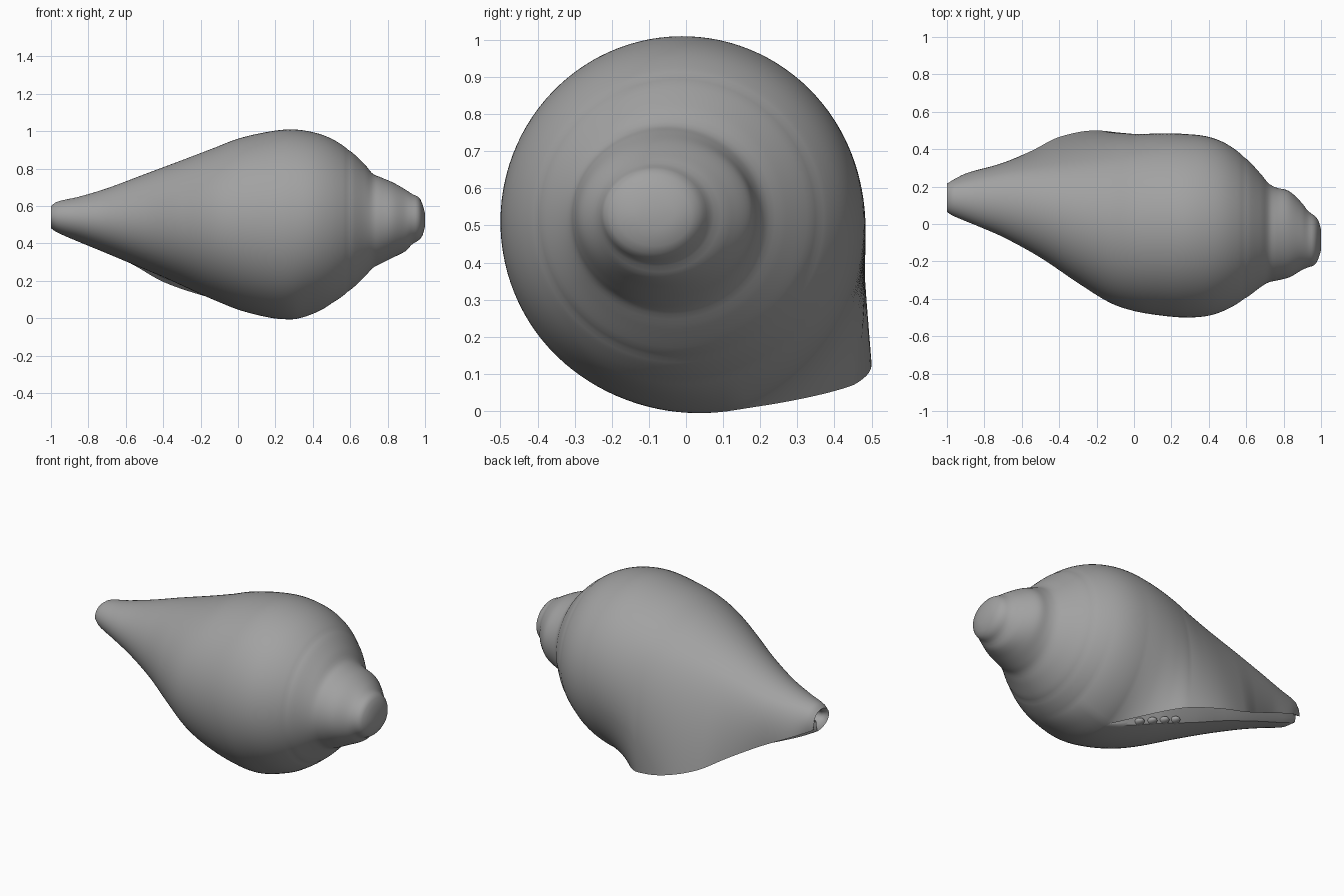
import bpy
import bmesh
from math import sin, cos, radians, exp
from mathutils import Vector

default_cube = bpy.data.objects.get("Cube")
if default_cube:
    bpy.data.objects.remove(default_cube, do_unlink=True)

shell_grey = bpy.data.materials.new("shell_grey")
shell_grey.use_nodes = True
grey = (0.36, 0.36, 0.36, 1)
shell_grey.diffuse_color = grey
shell_grey.node_tree.nodes["Principled BSDF"].inputs["Base Color"].default_value = grey

# Body extents along the axis: x, front y, back y, bottom z, top z
BODY = [
    (-1, .065, .205, .49, .6), (-.97, .045, .225, .465, .622),
    (-.85, -.005, .26, .425, .65), (-.7, -.07, .3, .37, .695),
    (-.5, -.18, .34, .29, .77), (-.3, -.315, .38, .205, .845),
    (-.13, -.42, .42, .125, .91), (0, -.465, .45, .07, .96),
    (.15, -.49, .475, .025, .995), (.28, -.5, .48, .01, 1.01),
    (.4, -.49, .465, .04, .995), (.5, -.455, .425, .08, .96),
    (.6, -.395, .35, .15, .895), (.68, -.335, .265, .225, .82),
    (.72, -.312, .217, .268, .773), (.76, -.303, .195, .29, .755),
    (.83, -.285, .175, .325, .725), (.9, -.245, .11, .362, .685),
    (.93, -.232, .07, .395, .665), (.97, -.215, .04, .42, .643),
    (.99, -.175, .01, .45, .6), (1, -.14, -.03, .49, .56),
]

# Edges of the opening: x, lip y, lip z, inner edge y, inner edge z
OPENING = [
    (-1, .215, .5, .175, .48), (-.9, .27, .455, .2, .43),
    (-.72, .32, .37, .235, .355), (-.55, .39, .28, .26, .285),
    (-.4, .465, .195, .27, .225), (-.2, .5, .125, .27, .14),
    (0, .46, .075, .25, .07), (.1, .385, .05, .22, .04),
    (.2, .27, .025, .18, .015), (.3, .135, .003, .135, .003),
]


def clamp(value):
    return max(0.0, min(1.0, value))


def sample(table, x):
    """Smooth interpolation of the rows of a table."""
    x = max(table[0][0], min(table[-1][0], x))
    last = len(table) - 1
    i = next(k for k in range(last) if x <= table[k + 1][0])
    before, start, end, after = (table[max(0, min(last, i + k))] for k in (-1, 0, 1, 2))
    span = end[0] - start[0]
    t = (x - start[0]) / span
    result = []
    for column in range(1, len(start)):
        p, q = start[column], end[column]
        slope_p = (q - before[column]) / (end[0] - before[0]) * span
        slope_q = (after[column] - p) / (after[0] - start[0]) * span
        result.append((2*t**3 - 3*t**2 + 1) * p + (t**3 - 2*t**2 + t) * slope_p
                      + (3*t**2 - 2*t**3) * q + (t**3 - t**2) * slope_q)
    return result


def section(x, count=110):
    """Cross-section: once round the whorl, out to the lip, then into the opening."""
    front, back, bottom, top = sample(BODY, x)
    lip_y, lip_z, inner_y, inner_z = sample(OPENING, x)
    centre = Vector(((front + back) / 2, (bottom + top) / 2))
    groove = 1 - .008 * exp(-((x - .59) / .012) ** 2)
    radius_y, radius_z = (back - front) / 2 * groove, (top - bottom) / 2 * groove
    closing = clamp(x / .3)
    inner_angle, lip_angle = -60 - 13 * closing, -32 - 41 * closing
    depth = clamp((.3 - x) / .25)
    fade = 1 - clamp((x - .3) / .2)

    def oval(angle):
        a = radians(angle)
        return centre + Vector((radius_y * cos(a), radius_z * sin(a)))

    lip_shift = (Vector((lip_y, lip_z)) - oval(lip_angle)) * fade
    inner_shift = (Vector((inner_y, inner_z)) - oval(inner_angle)) * fade

    def outer(angle, turned):
        flare = clamp((40 - turned) / (40 - lip_angle)) ** 2
        bulge = clamp((angle + 130) / (inner_angle + 130)) ** 2
        return oval(angle) + lip_shift * flare + inner_shift * bulge

    points = []
    for i in range(count):
        angle = inner_angle + (lip_angle - 360 - inner_angle) * i / (count - 1)
        points.append(outer(angle, angle + 360))
    # Inside of the lip
    for step in (0, 12, 25, 40):
        angle = lip_angle + step * depth
        flare = ((40 - angle) / (40 - lip_angle)) ** 2
        point = oval(angle) + lip_shift * flare
        points.append(centre + (point - centre) * (1 - .07 * depth))
    # Inner wall of the opening, back to the inner edge
    for turn, cut in ((72, .32), (50, .33), (30, .28), (15, .16), (5, .05)):
        point = oval(inner_angle + turn * depth) + inner_shift
        points.append(centre + (point - centre) * (1 - cut * depth))
    return centre, points


def finish(name, bm):
    bmesh.ops.remove_doubles(bm, verts=bm.verts, dist=.0001)
    bmesh.ops.recalc_face_normals(bm, faces=bm.faces)
    mesh = bpy.data.meshes.new(name)
    bm.to_mesh(mesh)
    bm.free()
    mesh.materials.append(shell_grey)
    obj = bpy.data.objects.new(name, mesh)
    bpy.context.collection.objects.link(obj)
    bpy.ops.object.select_all(action="DESELECT")
    obj.select_set(True)
    bpy.context.view_layer.objects.active = obj
    bpy.ops.object.shade_smooth_by_angle(angle=radians(45))
    return obj


# Shell: sections lofted from inside the hollow tip to the spire
bm = bmesh.new()
tip_centre, tip = section(-1)
rings = []
for x, scale in ((-.8, .45), (-.97, .62), (-.99, .8)):
    ring = [tip_centre + (p - tip_centre) * scale for p in tip]
    rings.append([bm.verts.new((x, p.x, p.y)) for p in ring])
steps = 160
for i in range(steps + 1):
    x = -1 + 2 * i / steps
    rings.append([bm.verts.new((x, p.x, p.y)) for p in section(x)[1]])
for lower, upper in zip(rings, rings[1:]):
    for k in range(len(lower)):
        n = (k + 1) % len(lower)
        bm.faces.new((lower[k], lower[n], upper[n], upper[k]))
bm.faces.new(rings[0])
bm.faces.new(rings[-1])
finish("shell", bm)

# Small folds along the inner edge of the opening
for i in range(4):
    x = .14 - .07 * i
    lip_y, lip_z, inner_y, inner_z = sample(OPENING, x)
    bm = bmesh.new()
    bmesh.ops.create_uvsphere(bm, u_segments=16, v_segments=10, radius=1)
    bmesh.ops.scale(bm, vec=(.028, .04, .018), verts=bm.verts)
    bmesh.ops.translate(bm, vec=(x, inner_y, inner_z + .016), verts=bm.verts)
    finish("fold_" + str(i + 1), bm)
